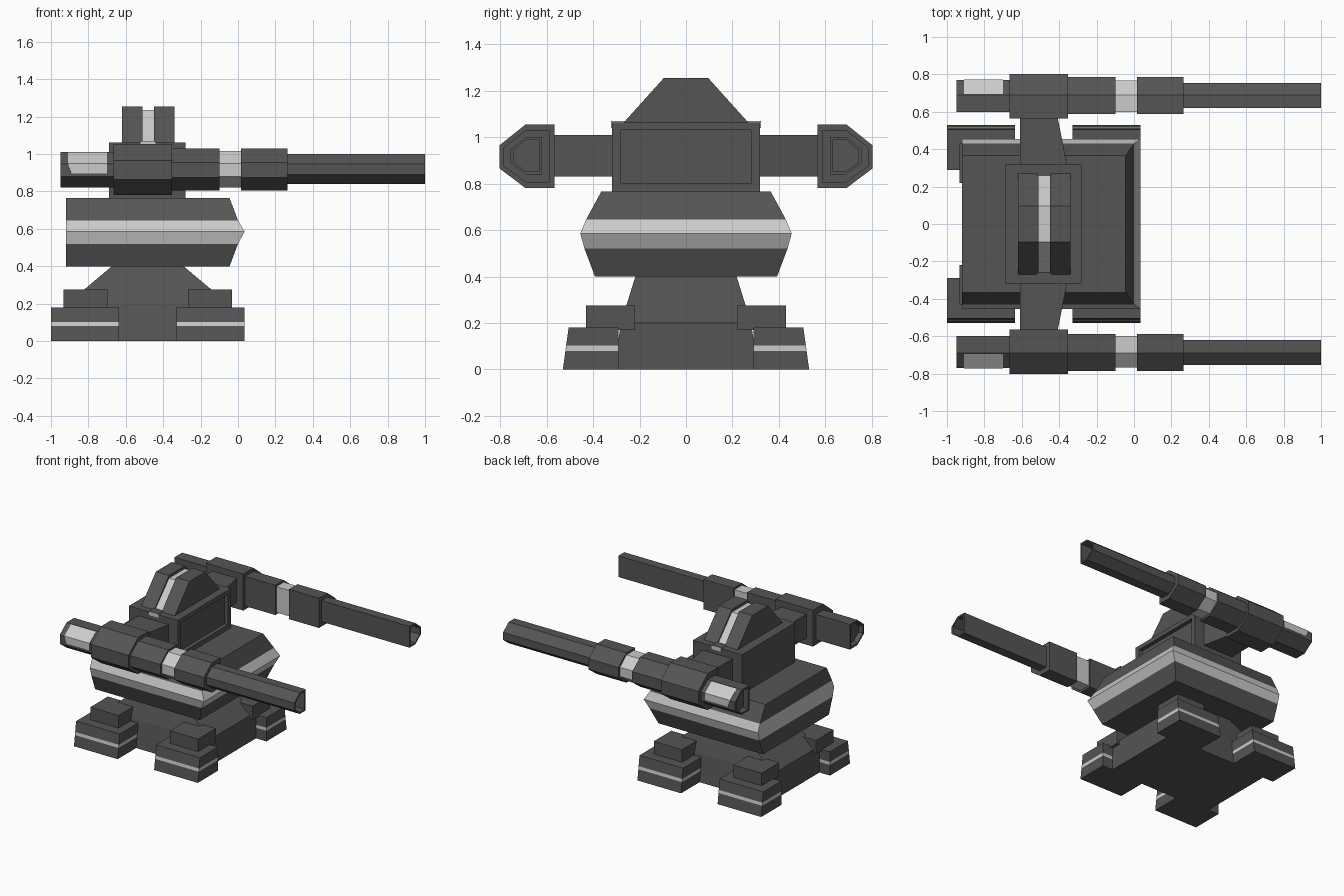
import bpy, bmesh

if "Cube" in bpy.data.objects:
    bpy.data.objects.remove(bpy.data.objects["Cube"])


def material(name, v):
    m = bpy.data.materials.new(name)
    m.diffuse_color = (v, v, v, 1)
    m.use_nodes = True
    m.node_tree.nodes["Principled BSDF"].inputs["Base Color"].default_value = m.diffuse_color
    return m


DARK, LIGHT = material("dark_metal", 0.09), material("light_metal", 0.55)


def loft(name, rings, light=(), mirror=False):
    """Skin a stack of rings, cap both ends; 'light' lists the bright spans."""
    bm = bmesh.new()
    vs = [[bm.verts.new(p) for p in r] for r in rings]
    n = len(vs[0])
    for k in range(len(vs) - 1):
        for i in range(n):
            j = (i + 1) % n
            f = bm.faces.new((vs[k][i], vs[k][j], vs[k + 1][j], vs[k + 1][i]))
            f.material_index = 1 if k in light else 0
    bm.faces.new(vs[0])
    bm.faces.new(vs[-1])
    bmesh.ops.recalc_face_normals(bm, faces=bm.faces)
    me = bpy.data.meshes.new(name)
    bm.to_mesh(me)
    bm.free()
    me.materials.append(DARK)
    me.materials.append(LIGHT)
    ob = bpy.data.objects.new(name, me)
    bpy.context.collection.objects.link(ob)
    if mirror:
        mod = ob.modifiers.new("mirror", "MIRROR")
        mod.use_axis = (False, True, False)
        mod.use_mirror_merge = False
    return ob


def rect(x0, x1, y0, y1, z):
    return [(x0, y0, z), (x1, y0, z), (x1, y1, z), (x0, y1, z)]


def rect_x(x, y, z0, z1):
    return [(x, -y, z0), (x, y, z0), (x, y, z1), (x, -y, z1)]


def hexa(x, y0, y1, z0, z1):
    """Gun cross-section: flat inner side, chamfered outer side."""
    h = z1 - z0
    return [(x, y0, z0), (x, y0, z1), (x, 0.69, z1), (x, y1, z0 + .67 * h),
            (x, y1, z0 + .31 * h), (x, 0.69, z0)]


CX = -0.4825

# Pedestal
loft("pedestal", [rect(CX - a, CX + a, -b, b, z) for a, b, z in
                  ((.43, .31, 0), (.43, .28, .2), (.18, .215, .41))])

# Four feet with bright bands and upper blocks
for side, label in ((-1, "rear"), (1, "front")):
    fx, bx = CX + side * .335, CX + side * .333
    loft(label + "_foot", [rect(fx - .1825, fx + .1825, .29, y, z) for y, z in
                           ((.53, 0), (.519, .08), (.516, .103), (.505, .18))],
         light=(1,), mirror=True)
    loft(label + "_foot_block", [rect(bx - .118, bx + .118, .22, .43, z)
                                 for z in (.17, .275)], mirror=True)

# Waist housing: bulging on three sides, flat at the rear
loft("waist_housing", [rect(-.92, x, -y, y, z) for x, y, z in
                       ((-.045, .392, .4), (0, .437, .52), (.035, .455, .585),
                        (0, .43, .645), (-.045, .365, .765))], light=(1, 2))

# Upper body with recessed front panel
loft("upper_body", [rect_x(-.69, .318, .765, 1.062), rect_x(-.28, .318, .765, 1.062),
                    rect_x(-.28, .28, .80, 1.03), rect_x(-.31, .28, .80, 1.03)])

# Head: two wedge halves with a bright strip between


def wedge(name, x0, x1, d, base, light=()):
    prof = [(-base, 1.055), (base, 1.055), (.095, 1.255 - d), (-.095, 1.255 - d)]
    loft(name, [[(x, y, z) for y, z in prof] for x in (x0, x1)], light)


wedge("head_rear_half", -.62, -.51, 0, .275)
wedge("head_front_half", -.45, -.34, 0, .275)
wedge("head_strip", -.51, -.45, .02, .265, light=(0,))
loft("head_strip_end", [rect(-.52, -.44, .26, .322, z) for z in (1.04, 1.07)],
     light=(0,), mirror=True)

# Shoulder arms, tapering outward
loft("shoulder_arm", [[(-.61, y, .83), (x, y, .83), (x, y, 1.01), (-.61, y, 1.01)]
                      for y, x in ((.30, -.355), (.58, -.41))], mirror=True)

# Guns: stepped hexagonal body, hollow at both ends
big, mid = (.565, .803, .78, 1.055), (.588, .785, .805, 1.03)
ring, tail, tube = (.60, .767, .82, 1.015), (.60, .77, .82, 1.01), (.62, .755, .84, 1.0)
loft("gun", [hexa(x, *s) for x, s in (
    (-.92, (.625, .745, .845, .985)), (-.95, (.615, .755, .835, .995)), (-.95, tail),
    (-.665, tail), (-.665, big), (-.352, big), (-.352, mid), (-.10, mid),
    (-.10, ring), (.015, ring), (.015, mid), (.265, mid), (.265, tube),
    (1.0, tube), (1.0, (.632, .743, .852, .988)), (.75, (.632, .743, .852, .988)))],
    light=(8,), mirror=True)

# Bright windows on the outer faces of the gun tails
prof = [(.695, 1.008), (.773, .950), (.773, .897), (.765, .897), (.765, .947), (.695, .998)]
loft("gun_window", [[(-.91 if i in (0, 1, 4, 5) and s < 0 else (-.70 if s > 0 else -.89), y, z)
                     for i, (y, z) in enumerate(prof)] for s in (-1, 1)],
     light=(0,), mirror=True)
